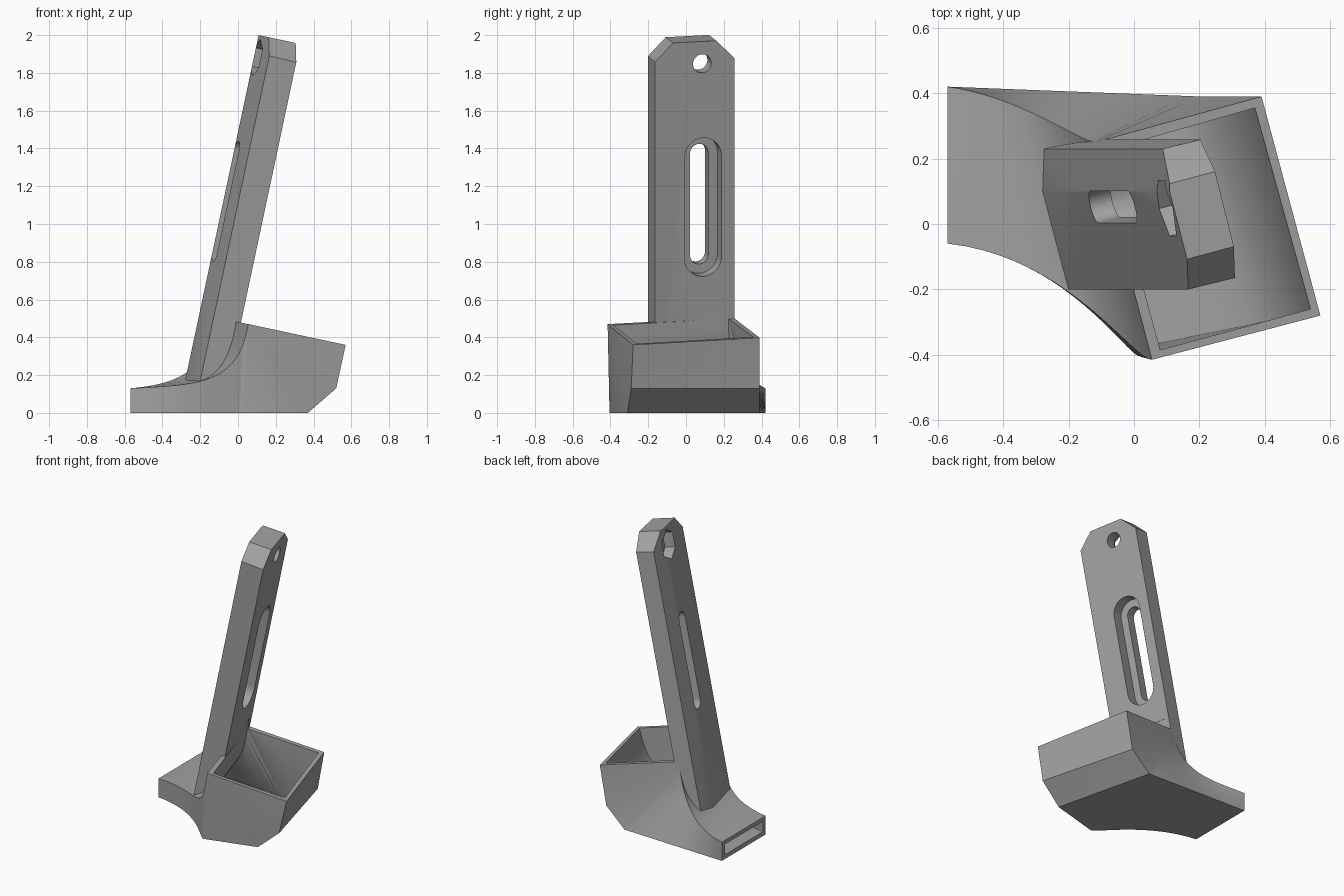
import bpy, bmesh, math
from mathutils import Vector as V

cube = bpy.data.objects.get("Cube")
if cube:
    bpy.data.objects.remove(cube)

grey = bpy.data.materials.new("plain_grey")
grey.use_nodes = True
grey.diffuse_color = (0.36, 0.36, 0.36, 1)
grey.node_tree.nodes["Principled BSDF"].inputs["Base Color"].default_value = grey.diffuse_color

# Bar axis, flat-face normal and sideways direction
AXIS = V((0.208, 0, 0.978)).normalized()
NORMAL = V((-0.2588, 0.9659, 0)).cross(AXIS).normalized()
SIDE = AXIS.cross(NORMAL)
STEPS = 20


def finish(bm, name):
    bmesh.ops.remove_doubles(bm, verts=bm.verts, dist=1e-5)
    bmesh.ops.recalc_face_normals(bm, faces=bm.faces)
    mesh = bpy.data.meshes.new(name)
    bm.to_mesh(mesh)
    bm.free()
    mesh.materials.append(grey)
    ob = bpy.data.objects.new(name, mesh)
    bpy.context.collection.objects.link(ob)
    return ob


def loft(name, sections):
    """Skin a closed solid through matching rings of points."""
    bm = bmesh.new()
    rings = [[bm.verts.new(p) for p in ring] for ring in sections]
    n = len(rings[0])
    for a, b in zip(rings, rings[1:]):
        for i in range(n):
            j = (i + 1) % n
            bm.faces.new((a[i], a[j], b[j], b[i]))
    bm.faces.new(rings[0])
    bm.faces.new(rings[-1])
    bmesh.ops.remove_doubles(bm, verts=bm.verts, dist=1e-5)
    bmesh.ops.triangulate(bm, faces=[f for f in bm.faces if len(f.verts) > 3])
    return finish(bm, name)


def bezier(points, steps=STEPS):
    a, b, c, d = map(V, points)
    ts = [i / steps for i in range(steps + 1)]
    return [a*(1-t)**3 + b*3*t*(1-t)**2 + c*3*t*t*(1-t) + d*t**3 for t in ts]


def line(a, b, steps=STEPS):
    return [V(a).lerp(V(b), i / steps) for i in range(steps + 1)]


def elbow(name, front_roof, back_roof, front_wall, back_wall, front_floor, back_floor, lift=0):
    """Elbow from an upward rim to a sideways outlet."""
    fan = [(front_roof[0], back_roof[0], b, f) for f, b in zip(front_wall, back_wall)]
    if lift:
        fan.insert(0, [V(p) + AXIS * lift for p in fan[0]])
    run = list(zip(front_roof, back_roof, back_floor, front_floor))
    return loft(name, fan + run)


def cut(ob, cutter):
    mod = ob.modifiers.new("cut", "BOOLEAN")
    mod.operation = "DIFFERENCE"
    mod.solver = "EXACT"
    mod.object = cutter
    bpy.context.view_layer.objects.active = ob
    bpy.ops.object.modifier_apply(modifier=mod.name)


def prism(name, outline, centre, near, far):
    """Extrude an outline lying in the bar's flat face along its normal."""
    ring = [V(centre) + SIDE * u + AXIS * v for u, v in outline]
    return loft(name, [[p + NORMAL * k for p in ring] for k in (near, far)])


def circle(radius, sides, start=0.0):
    angles = [start + math.tau * i / sides for i in range(sides)]
    return [(radius * math.cos(a), radius * math.sin(a)) for a in angles]


def slot(radius, half):
    pts = []
    for sign in (1, -1):
        for i in range(17):
            a = math.pi * i / 16
            pts.append((sign * radius * math.cos(a), sign * (half - radius + radius * math.sin(a))))
    return pts


# Duct shell
front_end, back_end = V((0.02, -0.405, 0)), V((0.2, 0.39, 0))
duct = elbow(
    "air_duct",
    bezier([(0.055, -0.415, 0.47), (0, -0.42, 0.15), (-0.2, -0.1, 0.15), (-0.57, -0.06, 0.13)]),
    bezier([(-0.12, 0.25, 0.505), (-0.16, 0.25, 0.2), (-0.35, 0.39, 0.15), (-0.57, 0.42, 0.13)]),
    [V((0.57, -0.28, 0.36)), V((0.52, -0.29, 0.13)), V((0.37, -0.31, 0)), front_end],
    [V((0.39, 0.39, 0.398)), V((0.34, 0.39, 0.13)), back_end, back_end],
    bezier([front_end, (-0.02, -0.41, 0), (-0.2, -0.1, 0), (-0.57, -0.06, 0)]),
    line(back_end, (-0.57, 0.42, 0)))

# Air passage
front_in, back_in = V((0.05, -0.37, 0.03)), V((0.08, 0.345, 0.03))
passage = elbow(
    "passage_cutter",
    bezier([(0.08, -0.385, 0.464), (0.03, -0.385, 0.12), (-0.18, -0.07, 0.12), (-0.6, -0.03, 0.1)]),
    bezier([(-0.085, 0.225, 0.499), (-0.13, 0.22, 0.17), (-0.32, 0.355, 0.12), (-0.6, 0.39, 0.1)]),
    bezier([(0.54, -0.26, 0.366), (0.49, -0.28, 0.1), (0.4, -0.3, 0.03), front_in]),
    bezier([(0.37, 0.355, 0.402), (0.32, 0.35, 0.15), (0.2, 0.345, 0.03), back_in]),
    bezier([front_in, (0.01, -0.37, 0.03), (-0.18, -0.07, 0.03), (-0.6, -0.03, 0.03)]),
    line(back_in, (-0.6, 0.39, 0.03)), lift=0.08)

# Leaning bar with one chamfered long edge
section = [(-0.28, 0.23), (-0.28, 0.1), (-0.2, -0.2), (-0.05, -0.165), (-0.16, 0.258)]
bar = loft("mount_bar", [[V((x, y, 0.17)) + AXIS * k for x, y in section] for k in (-0.02, 2.1)])

# Square off the bar's top and clip its corners
bm = bmesh.new()
bm.from_mesh(bar.data)
for point, normal in (((0.109, 0, 2), AXIS),
                      ((0.166, -0.2, 1.89), AXIS - SIDE),
                      ((0.2035, 0.255, 1.88), AXIS + SIDE)):
    res = bmesh.ops.bisect_plane(bm, geom=bm.verts[:] + bm.edges[:] + bm.faces[:],
                                 plane_co=point, plane_no=normal, clear_outer=True)
    rim = [e for e in res["geom_cut"] if isinstance(e, bmesh.types.BMEdge)]
    bmesh.ops.holes_fill(bm, edges=rim, sides=0)
bmesh.ops.recalc_face_normals(bm, faces=bm.faces)
bm.to_mesh(bar.data)
bm.free()

# Adjusting slot with wide recess, bolt hole with nut pocket
slot_at, hole_at = (0.077, 0.09, 1.09), (0.24, 0.085, 1.85)
cutters = [
    prism("slot_cutter", slot(0.05, 0.325), slot_at, -0.3, 0.1),
    prism("recess_cutter", slot(0.1, 0.375), slot_at, -0.08, 0.1),
    prism("hole_cutter", circle(0.05, 32), hole_at, -0.3, 0.1),
    prism("nut_cutter", circle(0.1, 6, math.pi / 2), hole_at, -0.3, -0.08),
]
for cutter in cutters + [passage]:
    cut(bar, cutter)
cut(duct, passage)
for cutter in cutters + [passage]:
    bpy.data.objects.remove(cutter)

# Merge flat triangles and smooth the curved surfaces
for ob in (bar, duct):
    bm = bmesh.new()
    bm.from_mesh(ob.data)
    bmesh.ops.dissolve_limit(bm, angle_limit=0.005, verts=bm.verts, edges=bm.edges)
    bm.to_mesh(ob.data)
    bm.free()
    bpy.ops.object.select_all(action="DESELECT")
    ob.select_set(True)
    bpy.context.view_layer.objects.active = ob
    bpy.ops.object.shade_smooth_by_angle(angle=math.radians(25))
